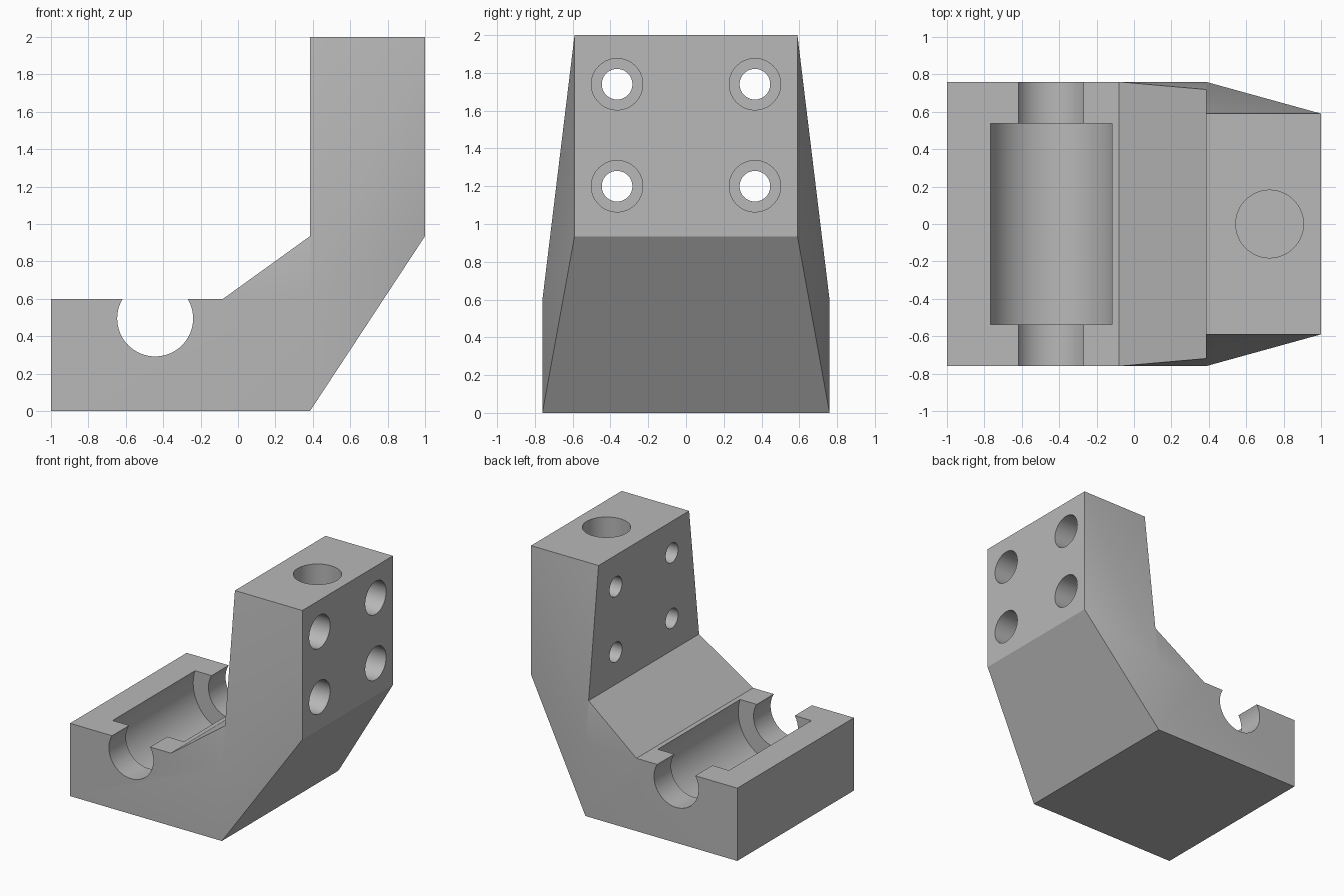
import bpy
import bmesh
from math import pi, radians
from mathutils import Matrix, Vector

cube = bpy.data.objects.get("Cube")
if cube:
    bpy.data.objects.remove(cube, do_unlink=True)

grey = bpy.data.materials.new("plain grey")
grey.use_nodes = True
color = (0.48, 0.48, 0.48, 1)
grey.diffuse_color = color
grey.node_tree.nodes["Principled BSDF"].inputs["Base Color"].default_value = color


def add_object(name, bm):
    bmesh.ops.recalc_face_normals(bm, faces=bm.faces[:])
    mesh = bpy.data.meshes.new(name)
    bm.to_mesh(mesh)
    bm.free()
    mesh.materials.append(grey)
    obj = bpy.data.objects.new(name, mesh)
    bpy.context.collection.objects.link(obj)
    return obj


# Bracket body: half outline (x, half width, z), the last point is the side crease
WIDE, NARROW, STEP = 0.76, 0.59, 0.385
BASE, KNEE, TOP = 0.6, 0.935, 2.0
slope_width = WIDE + (NARROW - WIDE) * (KNEE - BASE) / (TOP - BASE)
outline = [(-1, WIDE, 0), (STEP, WIDE, 0), (1, NARROW, KNEE), (1, NARROW, TOP),
           (STEP, NARROW, TOP), (STEP, slope_width, KNEE),
           (-0.08, WIDE, BASE), (-1, WIDE, BASE), (STEP, WIDE, BASE)]
side_faces = [(0, 1, 8, 6, 7), (8, 5, 6), (8, 3, 4, 5), (8, 2, 3), (8, 1, 2)]

bm = bmesh.new()
back = [bm.verts.new(p) for p in outline]
front = [bm.verts.new((x, -y, z)) for x, y, z in outline]
for ids in side_faces:
    for side in (back, front):
        bm.faces.new([side[i] for i in ids])
for i in range(8):
    j = (i + 1) % 8
    bm.faces.new((back[i], back[j], front[j], front[i]))
body = add_object("bracket_body", bm)
bpy.context.view_layer.objects.active = body
body.select_set(True)


def drill(start, end, radius):
    """Cut a round hole from start to end out of the body."""
    start, end = Vector(start), Vector(end)
    axis = end - start
    turn = axis.to_track_quat('Z', 'Y').to_matrix().to_4x4()
    bm = bmesh.new()
    bmesh.ops.create_cone(bm, cap_ends=True, segments=64, radius1=radius,
                          radius2=radius, depth=axis.length,
                          matrix=Matrix.Translation((start + end) / 2) @ turn)
    cutter = add_object("hole_cutter", bm)
    cutter.hide_render = True
    mod = body.modifiers.new("hole", 'BOOLEAN')
    mod.operation = 'DIFFERENCE'
    mod.solver = 'EXACT'
    mod.object = cutter
    bpy.ops.object.modifier_apply(modifier=mod.name)
    bpy.data.objects.remove(cutter, do_unlink=True)


# Shaft channel and wider bearing pocket across the base
CX, CZ = -0.443, 0.495
drill((CX, -1, CZ), (CX, 1, CZ), 0.203)
drill((CX, -0.537, CZ), (CX, 0.537, CZ), 0.342)

# Counterbored bolt holes through the upright
for y in (-0.365, 0.365):
    for z in (1.2, 1.74):
        drill((0.2, y, z), (1.2, y, z), 0.081)
        drill((0.6, y, z), (1.2, y, z), 0.136)

# Blind hole in the top
drill((0.725, 0, 1.0), (0.725, 0, 2.2), 0.181)

bpy.ops.object.shade_smooth_by_angle(angle=radians(30))
